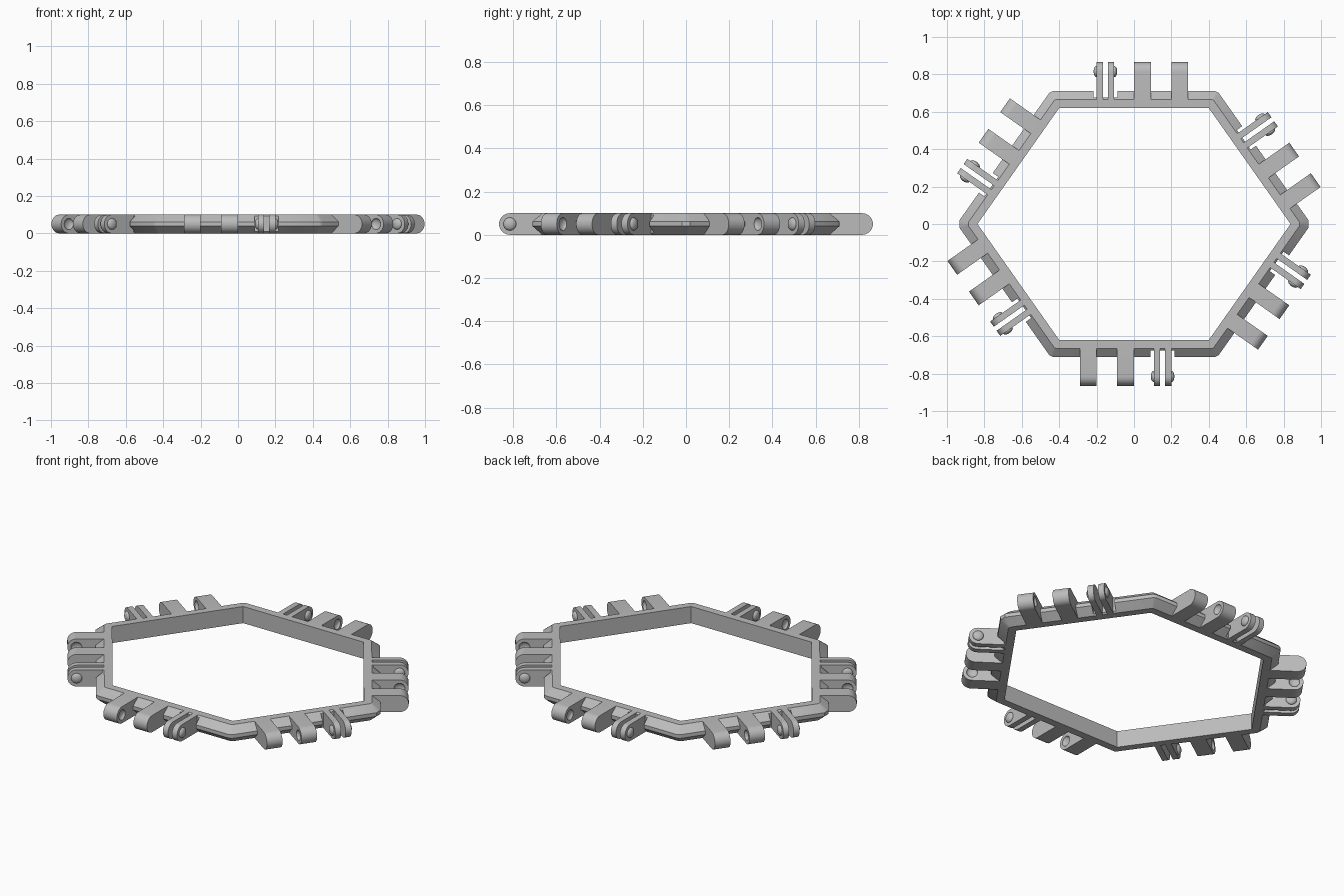
import bpy, bmesh, math
from mathutils import Vector, Matrix

cube = bpy.data.objects.get("Cube")
if cube:
    bpy.data.objects.remove(cube, do_unlink=True)

H = 0.1          # thickness of the whole part
ROOT = 0.045     # where hinge parts meet the rim
AXIS = 0.195     # hinge axis distance from the inner wall

grey = bpy.data.materials.new("light_grey")
grey.use_nodes = True
grey.diffuse_color = (0.5, 0.5, 0.5, 1)
grey.node_tree.nodes["Principled BSDF"].inputs["Base Color"].default_value = (0.5, 0.5, 0.5, 1)

# Inner hexagon, clockwise from the back left corner
corners = [Vector(p) for p in ((-0.4, 0.62), (0.4, 0.62), (0.837, 0),
                               (0.4, -0.62), (-0.4, -0.62), (-0.837, 0))]
# Shift of the hinge group along each side
shifts = (0, 0.02, -0.02) * 2


def side_axes(i):
    t = (corners[(i + 1) % 6] - corners[i]).normalized()
    return t, Vector((-t.y, t.x))


def side_matrix(i):
    """Local x runs along the side, y points outwards."""
    t, n = side_axes(i)
    o = (corners[i] + corners[(i + 1) % 6]) / 2 + t * shifts[i]
    return Matrix(((t.x, n.x, 0, o.x), (t.y, n.y, 0, o.y), (0, 0, 1, 0), (0, 0, 0, 1)))


def finish(name, bm):
    bmesh.ops.remove_doubles(bm, verts=bm.verts, dist=1e-5)
    bmesh.ops.recalc_face_normals(bm, faces=bm.faces)
    me = bpy.data.meshes.new(name)
    bm.to_mesh(me)
    bm.free()
    me.materials.append(grey)
    ob = bpy.data.objects.new(name, me)
    bpy.context.collection.objects.link(ob)
    return ob


def activate(ob):
    bpy.ops.object.select_all(action='DESELECT')
    ob.select_set(True)
    bpy.context.view_layer.objects.active = ob


def cut(ob, cutter):
    cutter.hide_render = True
    mod = ob.modifiers.new("cut", 'BOOLEAN')
    mod.operation, mod.solver, mod.object = 'DIFFERENCE', 'EXACT', cutter
    activate(ob)
    bpy.ops.object.modifier_apply(modifier=mod.name)
    bpy.data.objects.remove(cutter, do_unlink=True)


def add_plate(bm, x0, x1, m):
    """Flat lug with a half-round end, extruded along the side."""
    r = H / 2
    prof = [(ROOT, 0)]
    for k in range(17):
        a = -math.pi / 2 + math.pi * k / 16
        prof.append((AXIS + r * math.cos(a), r + r * math.sin(a)))
    prof.append((ROOT, H))
    ends = [[bm.verts.new(m @ Vector((x, y, z))) for y, z in prof] for x in (x0, x1)]
    for e in ends:
        bm.faces.new(e)
    for k in range(len(prof)):
        j = (k + 1) % len(prof)
        bm.faces.new((ends[0][k], ends[0][j], ends[1][j], ends[1][k]))


def add_bump(bm, x, m):
    """Flattened ball centred on a lug face."""
    loc = Matrix.Translation((x, AXIS, H / 2)) @ Matrix.Diagonal((0.016, 0.03, 0.03, 1))
    turn = Matrix.Rotation(math.pi / 2, 4, 'Y')
    bmesh.ops.create_uvsphere(bm, u_segments=20, v_segments=12, radius=1, matrix=m @ loc @ turn)


# Rim: bevelled section swept round the hexagon, with clipped outer corners
section = [(0, 0), (ROOT, 0), (0.09, 0.04), (0.09, 0.062), (ROOT, H), (0, H)]
bm = bmesh.new()
rings = []
for i, c in enumerate(corners):
    t1, n1 = side_axes(i - 1)
    t2, n2 = side_axes(i)
    half = n1.angle(n2) / 2
    s = (1.07 - math.cos(half)) / math.sin(half)
    for d in (n1 + t1 * s, n2 - t2 * s):
        rings.append([bm.verts.new(((c + d * o).x, (c + d * o).y, z)) for o, z in section])
for i, a in enumerate(rings):
    b = rings[(i + 1) % len(rings)]
    for k in range(len(section)):
        j = (k + 1) % len(section)
        bm.faces.new((a[k], a[j], b[j], b[k]))
rim = finish("hexagon_rim", bm)

# Hinge parts on every side
tabs, prongs, bumps, dimples, slots = [bmesh.new() for _ in range(5)]
for i in range(6):
    m = side_matrix(i)
    for x in (0.0, 0.2):
        add_plate(tabs, x, x + 0.09, m)
    for x in (0.09, 0.2):
        add_bump(dimples, x, m)
    for x in (-0.2, -0.14):
        add_plate(prongs, x, x + 0.034, m)
    for x in (-0.2, -0.106):
        add_bump(bumps, x, m)
    # Clearance slot in the rim around the prongs
    box = Matrix.Translation((-0.153, 0.105, H / 2)) @ Matrix.Diagonal((0.128, 0.1, 0.3, 1))
    bmesh.ops.create_cube(slots, size=1, matrix=m @ box)

cut(rim, finish("slot_cutter", slots))
hinge_tabs = finish("hinge_tabs", tabs)
cut(hinge_tabs, finish("dimple_cutter", dimples))
parts = [rim, hinge_tabs, finish("clip_prongs", prongs), finish("snap_bumps", bumps)]

for ob in parts:
    activate(ob)
    bpy.ops.object.shade_smooth_by_angle(angle=math.radians(30))
